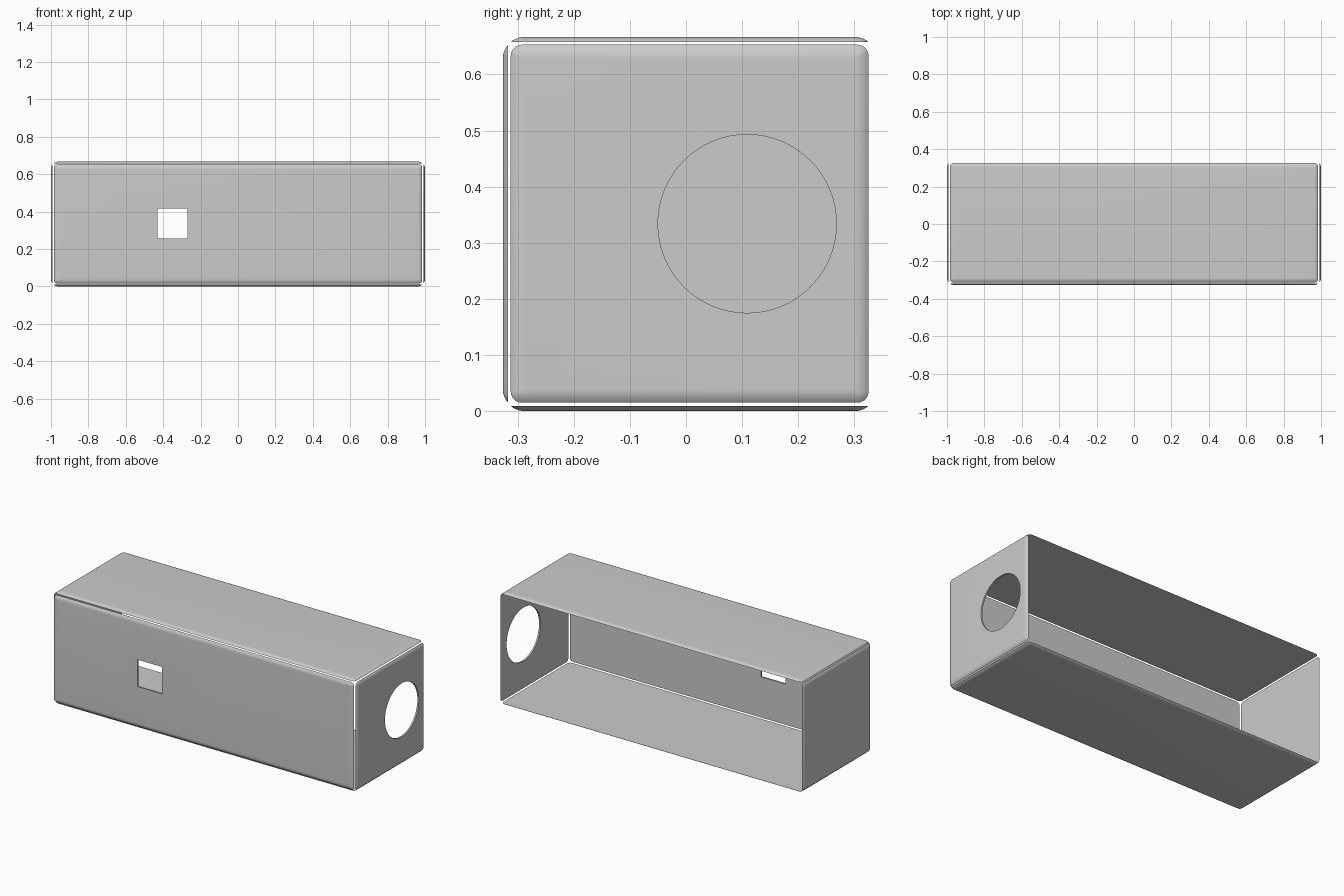
import bpy, bmesh, math
from math import pi, sin, cos
from mathutils import Matrix

if "Cube" in bpy.data.objects:
    bpy.data.objects.remove(bpy.data.objects["Cube"])

T = 0.0095        # panel thickness
EDGE = 0.025      # width of the rounded border
STEPS = 5
MID_Y, MID_Z = 0.0065, 0.334
HY = HZ = 0.319   # half width of the square cross-section panels
HX = 0.985


def ring(bm, hu, hv, r, z, n=5):
    """Rounded rectangle loop of vertices."""
    out = []
    for k, (sx, sy) in enumerate([(1, 1), (-1, 1), (-1, -1), (1, -1)]):
        for i in range(n + 1):
            a = (k + i / n) * pi / 2
            out.append(bm.verts.new((sx * (hu - r) + r * cos(a),
                                     sy * (hv - r) + r * sin(a), z)))
    return out


def panel(name, hu, hv, rot, loc):
    """Slab with rounded outer border; local +z is the outside."""
    bm = bmesh.new()
    rings = []
    for i in range(STEPS + 1):
        a = pi / 4 * (1 - i / STEPS)
        inset = EDGE * (1 - sin(a) / sin(pi / 4))
        z = T * (cos(a) - cos(pi / 4)) / (1 - cos(pi / 4))
        rings.append(ring(bm, hu - inset, hv - inset, max(0.02 - inset, 0.003), z))
    bm.faces.new(rings[0][::-1])
    for lo, hi in zip(rings, rings[1:]):
        for j in range(len(lo)):
            k = (j + 1) % len(lo)
            bm.faces.new((lo[j], lo[k], hi[k], hi[j]))
    bm.faces.new(rings[-1])
    bm.transform(Matrix.Translation(loc) @ rot)
    bmesh.ops.recalc_face_normals(bm, faces=bm.faces[:])
    me = bpy.data.meshes.new(name)
    bm.to_mesh(me)
    bm.free()
    ob = bpy.data.objects.new(name, me)
    bpy.context.collection.objects.link(ob)
    return ob


def activate(ob):
    bpy.ops.object.select_all(action='DESELECT')
    ob.select_set(True)
    bpy.context.view_layer.objects.active = ob


def cut(ob, cutter):
    cutter.hide_render = True
    m = ob.modifiers.new("hole", 'BOOLEAN')
    m.operation = 'DIFFERENCE'
    m.solver = 'EXACT'
    m.object = cutter
    activate(ob)
    bpy.ops.object.modifier_apply(modifier=m.name)
    bpy.data.objects.remove(cutter)


# five panels; the back stays open
RX = lambda d: Matrix.Rotation(math.radians(d), 4, 'X')
RY = lambda d: Matrix.Rotation(math.radians(d), 4, 'Y')
top = panel("top_panel", HX, HY, RX(0), (0, MID_Y, 0.667 - T))
bottom = panel("bottom_panel", HX, HY, RX(180), (0, MID_Y, T))
front = panel("front_panel", HX, HZ, RX(90), (0, -0.3265 + T, MID_Z))
right = panel("right_panel", HZ, HY, RY(90), (1 - T, MID_Y, MID_Z))
left = panel("left_panel", HZ, HY, RY(-90), (-1 + T, MID_Y, MID_Z))

# round hole in the right end
bpy.ops.mesh.primitive_cylinder_add(vertices=64, radius=0.159, depth=0.2,
                                    location=(1, 0.109, MID_Z), rotation=(0, pi / 2, 0))
cut(right, bpy.context.object)

# square window in the front
bpy.ops.mesh.primitive_cube_add(size=0.16, location=(-0.35, -0.3265, MID_Z + 0.002))
cut(front, bpy.context.object)

for ob in (top, bottom, front, right, left):
    activate(ob)
    bpy.ops.object.shade_smooth_by_angle(angle=math.radians(30))
